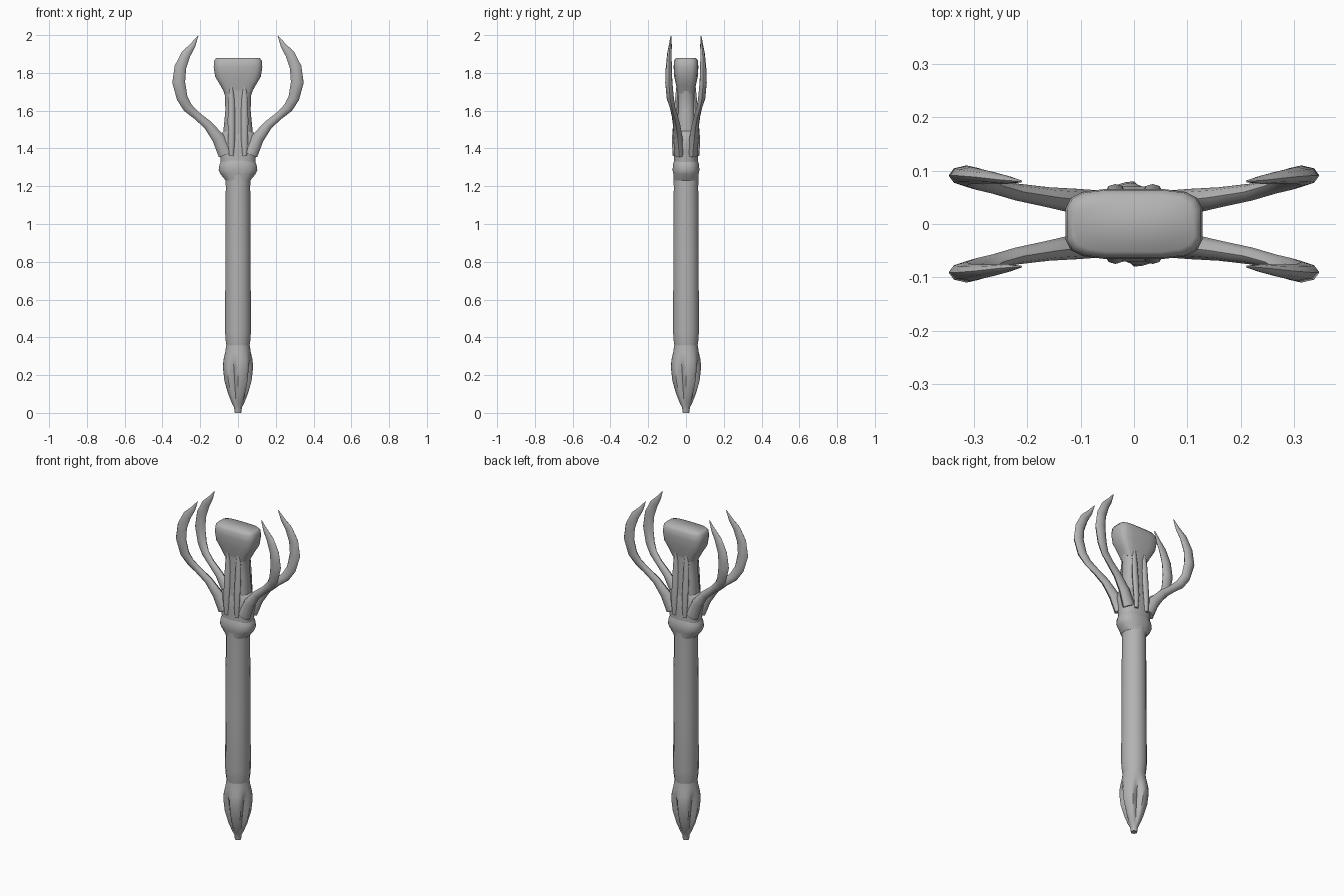
import bpy, bmesh, math
from mathutils import Vector

cube = bpy.data.objects.get("Cube")
if cube:
    bpy.data.objects.remove(cube)

grey = bpy.data.materials.new("stone_grey")
grey.use_nodes = True
COLOUR = (0.45, 0.45, 0.45, 1)
grey.diffuse_color = COLOUR
grey.node_tree.nodes["Principled BSDF"].inputs["Base Color"].default_value = COLOUR


def skin(name, rings, angle=50):
    """Join a list of equal rings of points into a closed smooth surface."""
    bm = bmesh.new()
    loops = [[bm.verts.new(p) for p in ring] for ring in rings]
    n = len(loops[0])
    for a, b in zip(loops, loops[1:]):
        for i in range(n):
            j = (i + 1) % n
            bm.faces.new((a[i], a[j], b[j], b[i]))
    bm.faces.new(loops[0][::-1])
    bm.faces.new(loops[-1])
    bmesh.ops.recalc_face_normals(bm, faces=bm.faces)
    mesh = bpy.data.meshes.new(name)
    bm.to_mesh(mesh)
    bm.free()
    obj = bpy.data.objects.new(name, mesh)
    bpy.context.collection.objects.link(obj)
    mesh.materials.append(grey)
    bpy.ops.object.select_all(action='DESELECT')
    obj.select_set(True)
    bpy.context.view_layer.objects.active = obj
    bpy.ops.object.shade_smooth_by_angle(angle=math.radians(angle))
    return obj


def oval(z, rx, ry, power=1.0, n=16):
    """Horizontal ring; a power below 1 makes it boxier."""
    ring = []
    for i in range(n):
        a = math.tau * (i + 0.5) / n
        c, s = math.cos(a), math.sin(a)
        ring.append((math.copysign(abs(c) ** power, c) * rx,
                     math.copysign(abs(s) ** power, s) * ry, z))
    return ring


# Shaft
skin("shaft", [oval(z, r, r) for z, r in
               [(0.34, 0.06), (0.38, 0.066), (0.43, 0.07), (0.8, 0.068),
                (1.2, 0.066), (1.28, 0.068)]])

# Pommel: four petals split by narrow grooves
profile = [(0, 0.017, 0), (0.03, 0.021, 0), (0.05, 0.032, 0.1), (0.1, 0.052, 0.3),
           (0.17, 0.072, 0.35), (0.24, 0.08, 0.3), (0.28, 0.077, 0.12),
           (0.32, 0.068, 0), (0.37, 0.06, 0)]
rings = []
for z, r, depth in profile:
    ring = []
    for i in range(32):
        a = math.tau * i / 32
        groove = max(0, math.cos(4 * (a - math.radians(67.5)))) ** 2
        rr = r * (1 - depth * groove)
        ring.append((rr * math.cos(a), rr * math.sin(a), z))
    rings.append(ring)
skin("pommel", rings)

# Collar and the flared base that carries the claws
skin("collar", [oval(z, x, y, 0.85) for z, x, y in
                [(1.23, 0.066, 0.064), (1.265, 0.095, 0.068), (1.285, 0.104, 0.072),
                 (1.315, 0.1, 0.07), (1.335, 0.09, 0.064)]])
skin("claw_base", [oval(z, x, y, 0.85) for z, x, y in
                   [(1.31, 0.092, 0.064), (1.38, 0.098, 0.063), (1.43, 0.108, 0.062),
                    (1.47, 0.1, 0.056), (1.5, 0.07, 0.05)]])

# Neck and flared head
skin("neck", [oval(z, x, y, 0.8) for z, x, y in
              [(1.42, 0.07, 0.056), (1.5, 0.078, 0.054), (1.6, 0.068, 0.05),
               (1.68, 0.07, 0.048), (1.74, 0.09, 0.05)]])
skin("head", [oval(z, x, y, 0.5) for z, x, y in
              [(1.69, 0.07, 0.046), (1.73, 0.092, 0.052), (1.78, 0.122, 0.063),
               (1.83, 0.13, 0.066), (1.865, 0.127, 0.064), (1.88, 0.115, 0.052)]], 60)

# Raised ribs on the front and back of the neck
for side, label in ((-1, "front"), (1, "back")):
    for x in (-0.035, 0.035):
        path = [(1.36, 0.062, 0.008), (1.44, 0.062, 0.013), (1.55, 0.053, 0.014),
                (1.66, 0.046, 0.012), (1.74, 0.046, 0.004)]
        skin(label + "_neck_rib",
             [[(x + r * 1.4 * math.cos(math.tau * i / 8),
                side * y + r * math.sin(math.tau * i / 8), z) for i in range(8)]
              for z, y, r in path])

# Claws: x, y, z of the path, half width in plan and half thickness in depth
CLAW = [(0.065, 0.035, 1.37, 0.04, 0.028), (0.105, 0.042, 1.455, 0.033, 0.024),
        (0.16, 0.05, 1.525, 0.024, 0.019), (0.22, 0.06, 1.575, 0.021, 0.016),
        (0.265, 0.071, 1.615, 0.026, 0.014), (0.295, 0.083, 1.665, 0.029, 0.019),
        (0.314, 0.091, 1.75, 0.034, 0.019), (0.305, 0.091, 1.83, 0.031, 0.016),
        (0.275, 0.088, 1.9, 0.025, 0.012), (0.24, 0.083, 1.945, 0.015, 0.008),
        (0.212, 0.08, 1.995, 0.002, 0.002)]


def claw(name, sx, sy):
    pts = [Vector(p[:3]) for p in CLAW]
    rings = []
    for k, p in enumerate(pts):
        along = (pts[min(k + 1, len(pts) - 1)] - pts[max(k - 1, 0)]).normalized()
        across = Vector((0, 1, 0)).cross(along).normalized()
        depth = along.cross(across)
        wide, thick = CLAW[k][3:]
        ring = []
        for i in range(8):
            a = math.tau * i / 8
            q = p + across * wide * math.cos(a) + depth * thick * math.sin(a)
            ring.append((q.x * sx, q.y * sy, q.z))
        rings.append(ring)
    skin(name, rings)


for sx, side in ((1, "left"), (-1, "right")):
    for sy, end in ((-1, "front"), (1, "back")):
        claw(f"{end}_{side}_claw", sx, sy)
